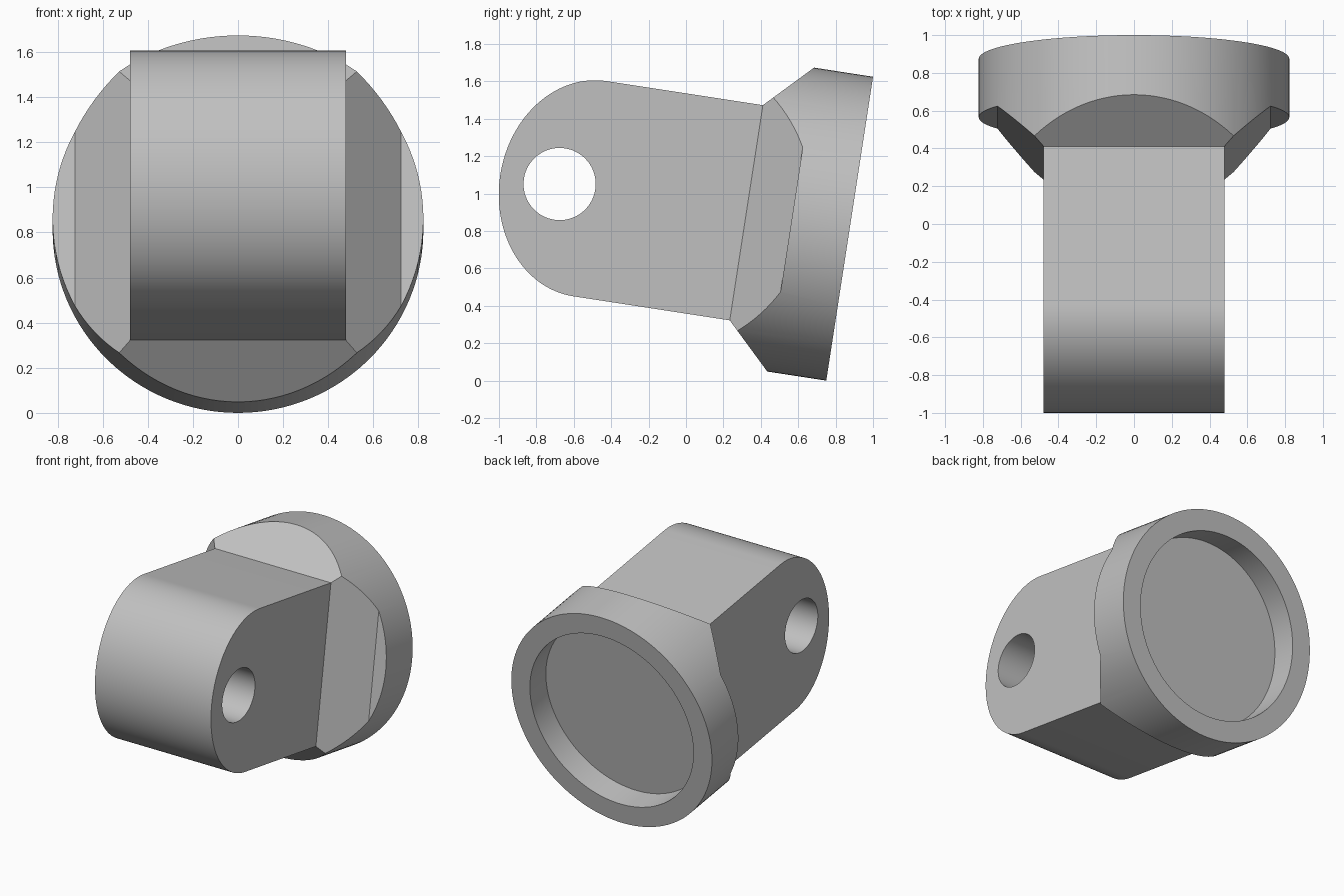
import bpy, bmesh, math
from mathutils import Matrix

if "Cube" in bpy.data.objects:
    bpy.data.objects.remove(bpy.data.objects["Cube"], do_unlink=True)

RADIUS, CUP_DEPTH = 0.822, 0.314      # round cup
HALF_W, HALF_H = 0.478, 0.582         # block cross-section
NECK = 0.559                          # where the block leaves the taper
TILT = Matrix.Translation((0, 0.875, 0.8125)) @ Matrix.Rotation(math.radians(-8.75), 4, "X")

grey = bpy.data.materials.new("plain grey")
grey.use_nodes = True
colour = (0.53, 0.53, 0.53, 1)
grey.diffuse_color = colour
grey.node_tree.nodes["Principled BSDF"].inputs["Base Color"].default_value = colour


def prism(name, outline, axis, lo, hi):
    """Extrude a 2D outline along one axis, from lo to hi."""
    bm = bmesh.new()
    rings = []
    for depth in (lo, hi):
        ring = []
        for p in outline:
            co = list(p)
            co.insert("xyz".index(axis), depth)
            ring.append(bm.verts.new(co))
        rings.append(ring)
        bm.faces.new(ring)
    n = len(outline)
    for i in range(n):
        j = (i + 1) % n
        bm.faces.new((rings[0][i], rings[0][j], rings[1][j], rings[1][i]))
    bmesh.ops.recalc_face_normals(bm, faces=bm.faces)
    mesh = bpy.data.meshes.new(name)
    bm.to_mesh(mesh)
    bm.free()
    mesh.materials.append(grey)
    obj = bpy.data.objects.new(name, mesh)
    bpy.context.collection.objects.link(obj)
    return obj


def arc(rx, ry, cx=0, cy=0, start=0, sweep=360, steps=128):
    count = steps if sweep == 360 else steps + 1
    angles = [math.radians(start + sweep * i / steps) for i in range(count)]
    return [(cx + rx * math.cos(t), cy + ry * math.sin(t)) for t in angles]


def cut(obj, cutter):
    """Subtract the cutter, apply, and discard it."""
    cutter.hide_render = True
    mod = obj.modifiers.new("cut", "BOOLEAN")
    mod.operation, mod.solver, mod.object = "DIFFERENCE", "EXACT", cutter
    bpy.context.view_layer.objects.active = obj
    bpy.ops.object.modifier_apply(modifier=mod.name)
    bpy.data.objects.remove(cutter, do_unlink=True)


def finish(obj):
    obj.matrix_world = TILT
    bpy.ops.object.select_all(action="DESELECT")
    obj.select_set(True)
    bpy.context.view_layer.objects.active = obj
    bpy.ops.object.shade_smooth_by_angle(angle=math.radians(25))


# Round cup, chamfered at 45 degrees on four sides down to the block
cup = prism("round_cup", arc(RADIUS, RADIUS), "y", -NECK, 0)
rise = NECK - CUP_DEPTH
for side in (-1, 1):
    for half, axis in ((HALF_W, "z"), (HALF_H, "x")):
        wedge = [(half - 0.1, -NECK - 0.1), (half + rise, -CUP_DEPTH),
                 (1.2, -CUP_DEPTH), (1.2, -NECK - 0.1)]
        if axis == "z":
            wedge = [(side * w, y) for w, y in wedge]
        else:
            wedge = [(y, side * w) for w, y in wedge]
        cut(cup, prism("chamfer_cutter", wedge, axis, -1.2, 1.2))

# Shallow round recess in the back
cut(cup, prism("recess_cutter", arc(0.67, 0.67), "y", -0.19, 0.1))
finish(cup)

# Pivot block with an elliptical nose and a pin hole through it
nose = arc(0.485, HALF_H, cx=-1.405, start=90, sweep=180, steps=64)
outline = nose + [(-0.45, -HALF_H), (-0.45, HALF_H)]
block = prism("pivot_block", outline, "x", -HALF_W, HALF_W)
cut(block, prism("pin_hole_cutter", arc(0.193, 0.193, cx=-1.569, steps=64), "x", -1, 1))
finish(block)
